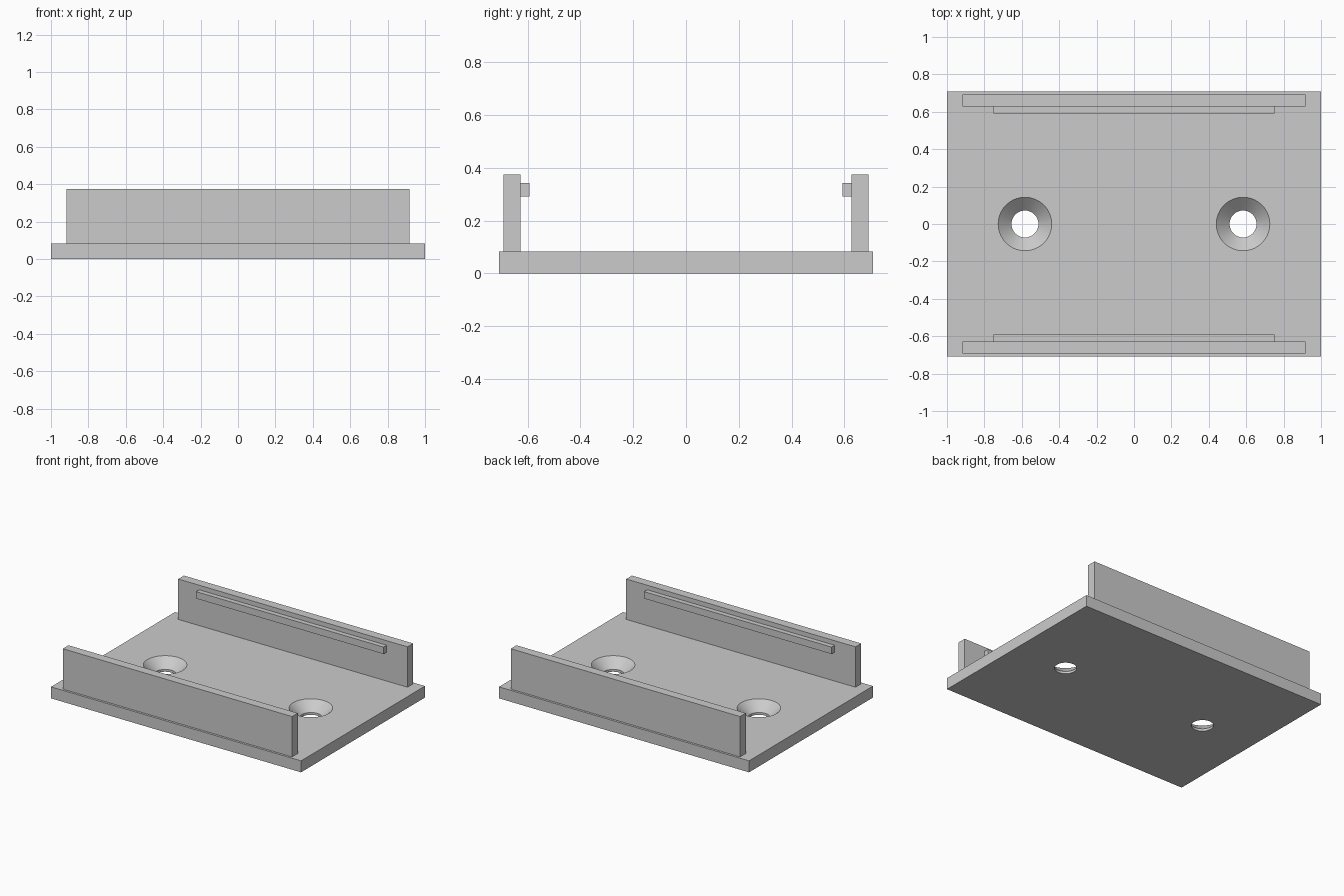
import bpy, bmesh, math
from mathutils import Vector

if "Cube" in bpy.data.objects:
    bpy.data.objects.remove(bpy.data.objects["Cube"], do_unlink=True)

# Single plain grey material
GREY = (0.6, 0.6, 0.6, 1)
grey = bpy.data.materials.new("light_grey")
grey.use_nodes = True
grey.diffuse_color = GREY
grey.node_tree.nodes["Principled BSDF"].inputs["Base Color"].default_value = GREY

PLATE_TOP = 0.083


def add_object(name, bm):
    mesh = bpy.data.meshes.new(name)
    bm.to_mesh(mesh)
    bm.free()
    mesh.materials.append(grey)
    obj = bpy.data.objects.new(name, mesh)
    bpy.context.collection.objects.link(obj)
    return obj


def box(name, low, high):
    low, high = Vector(low), Vector(high)
    bm = bmesh.new()
    bmesh.ops.create_cube(bm, size=1)
    bmesh.ops.scale(bm, vec=high - low, verts=bm.verts)
    bmesh.ops.translate(bm, vec=(low + high) / 2, verts=bm.verts)
    return add_object(name, bm)


def lathe(name, profile, x, steps=64):
    """Revolve (radius, height) points around a vertical axis at x."""
    bm = bmesh.new()
    verts = [bm.verts.new((r, 0, z)) for r, z in profile]
    edges = [bm.edges.new(pair) for pair in zip(verts, verts[1:])]
    bmesh.ops.spin(bm, geom=verts + edges, cent=(0, 0, 0), axis=(0, 0, 1),
                   angle=math.tau, steps=steps)
    bmesh.ops.remove_doubles(bm, verts=bm.verts, dist=1e-5)
    bmesh.ops.recalc_face_normals(bm, faces=bm.faces)
    bmesh.ops.translate(bm, vec=(x, 0, 0), verts=bm.verts)
    return add_object(name, bm)


# Base plate with two countersunk screw holes
plate = box("base_plate", (-1, -0.708, 0), (1, 0.708, PLATE_TOP))
bpy.context.view_layer.objects.active = plate
plate.select_set(True)
hole = [(0, -0.05), (0.072, -0.05), (0.072, 0.017),
        (0.143, PLATE_TOP), (0.143, 0.15), (0, 0.15)]
for side in (-1, 1):
    cutter = lathe("screw_hole_cutter", hole, side * 0.583)
    cutter.hide_render = True
    cut = plate.modifiers.new("screw_hole", 'BOOLEAN')
    cut.operation = 'DIFFERENCE'
    cut.solver = 'EXACT'
    cut.object = cutter
    bpy.ops.object.modifier_apply(modifier=cut.name)
    bpy.data.objects.remove(cutter, do_unlink=True)
bpy.ops.object.shade_smooth_by_angle(angle=math.radians(30))

# Upright walls, each with a snap rail on its inner face
for label, side in (("front", -1), ("back", 1)):
    box(label + "_wall", (-0.917, min(side * 0.627, side * 0.692), PLATE_TOP),
        (0.917, max(side * 0.627, side * 0.692), 0.375))
    box(label + "_snap_rail", (-0.75, min(side * 0.592, side * 0.627), 0.292),
        (0.75, max(side * 0.592, side * 0.627), 0.342))
